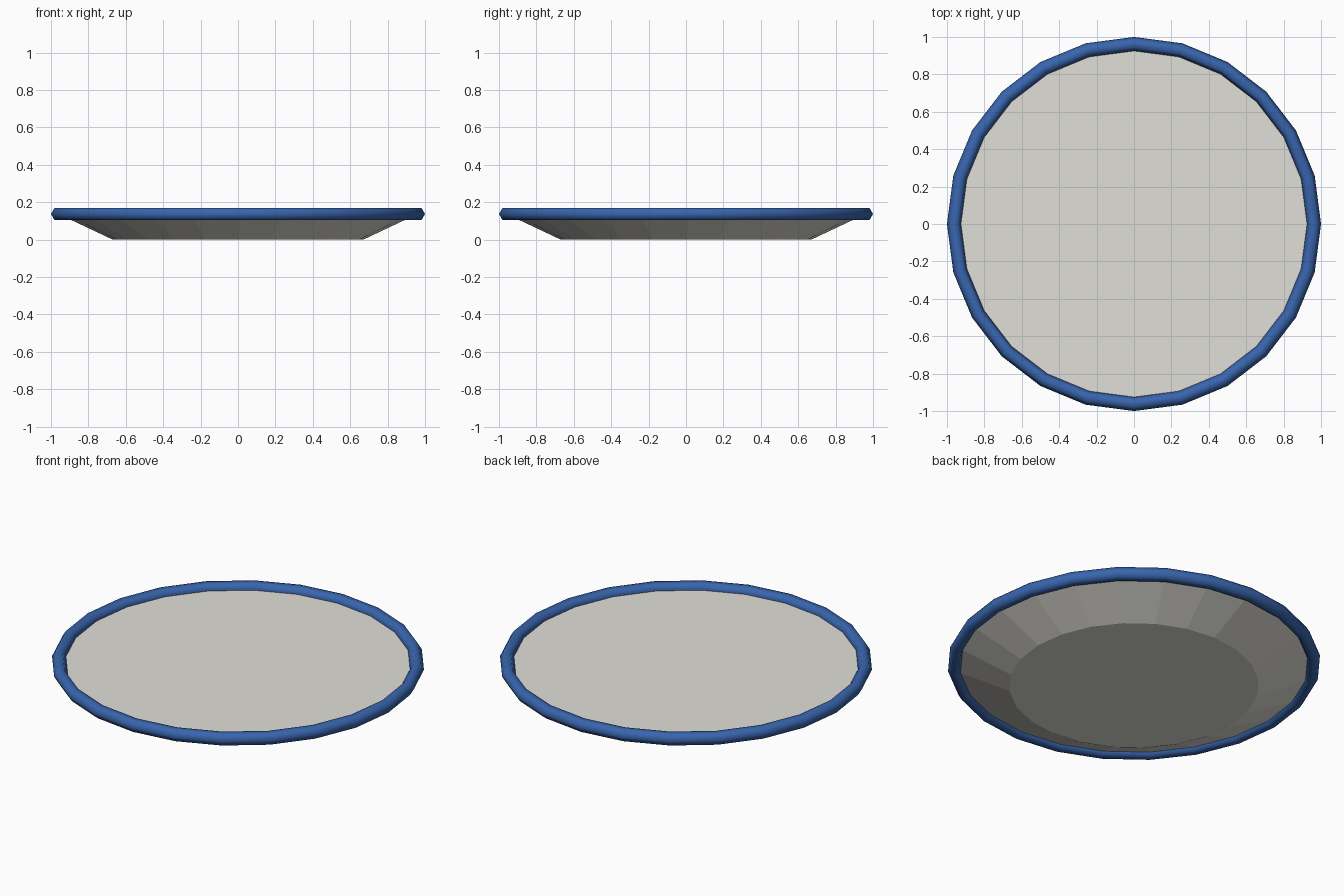
import bpy

if "Cube" in bpy.data.objects:
    bpy.data.objects.remove(bpy.data.objects["Cube"])

SIDES = 24
RIM_Z = 0.137
RIM_MAJOR = 0.9625
RIM_MINOR = 0.0375

# Dish body: flared, flat-faced, closed top and bottom
bpy.ops.mesh.primitive_cone_add(vertices=SIDES, radius1=0.67, radius2=0.96,
                                depth=RIM_Z, location=(0, 0, RIM_Z / 2))
dish = bpy.context.object
dish.name = "plate_dish"
dish_mat = bpy.data.materials.new("warm_white")
dish_mat.diffuse_color = (0.75, 0.74, 0.69, 1)
dish_mat.use_nodes = True
dish_mat.node_tree.nodes["Principled BSDF"].inputs["Base Color"].default_value = dish_mat.diffuse_color
dish.data.materials.append(dish_mat)

# Blue rim ring around the top edge, six-sided section
bpy.ops.mesh.primitive_torus_add(major_segments=SIDES, minor_segments=6,
                                 major_radius=RIM_MAJOR, minor_radius=RIM_MINOR,
                                 location=(0, 0, RIM_Z))
rim = bpy.context.object
rim.name = "plate_rim"
rim_mat = bpy.data.materials.new("rim_blue")
rim_mat.diffuse_color = (0.04, 0.13, 0.42, 1)
rim_mat.use_nodes = True
rim_mat.node_tree.nodes["Principled BSDF"].inputs["Base Color"].default_value = rim_mat.diffuse_color
rim.data.materials.append(rim_mat)
bpy.ops.object.shade_smooth()
